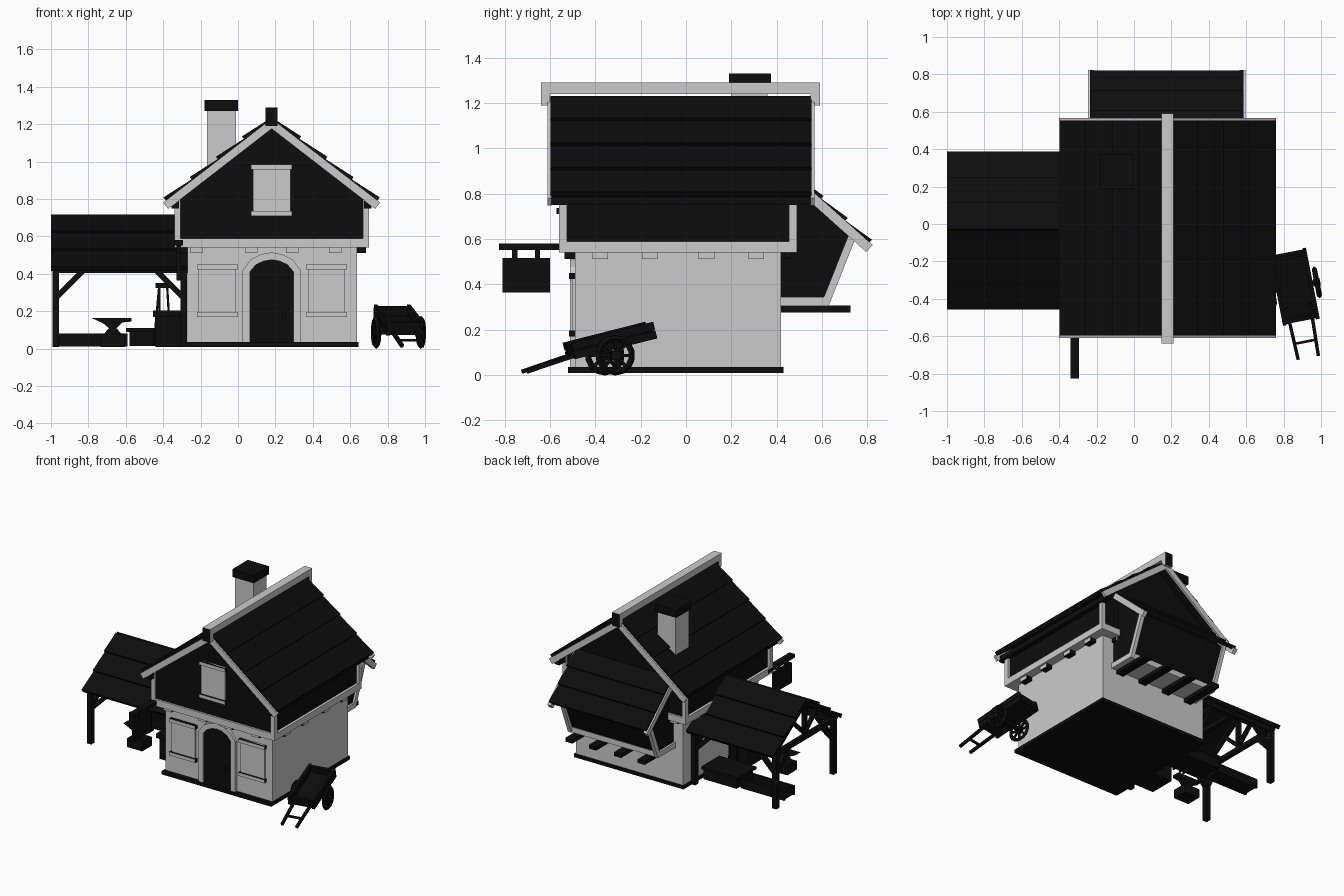
import bpy, math
from mathutils import Matrix, Vector

cube = bpy.data.objects.get("Cube")
if cube:
    bpy.data.objects.remove(cube, do_unlink=True)


def material(name, value):
    m = bpy.data.materials.new(name)
    m.use_nodes = True
    m.diffuse_color = (value, value, value, 1)
    bsdf = next(n for n in m.node_tree.nodes if n.type == 'BSDF_PRINCIPLED')
    bsdf.inputs["Base Color"].default_value = (value, value, value, 1)
    return m


PALE = material("pale grey", 0.6)
DARK = material("near black", 0.004)


def mesh(name, verts, faces, mat):
    me = bpy.data.meshes.new(name)
    me.from_pydata(verts, [], faces)
    me.materials.append(mat)
    ob = bpy.data.objects.new(name, me)
    bpy.context.collection.objects.link(ob)
    bpy.context.view_layer.objects.active = ob
    ob.select_set(True)
    bpy.ops.object.mode_set(mode='EDIT')
    bpy.ops.mesh.select_all(action='SELECT')
    bpy.ops.mesh.normals_make_consistent(inside=False)
    bpy.ops.object.mode_set(mode='OBJECT')
    ob.select_set(False)
    return ob


def prism(name, pts, axis, a, b, mat):
    """Extrude (x, z) outline along y, (y, z) along x or (x, y) along z."""
    put = {'y': lambda p, t: (p[0], t, p[1]), 'x': lambda p, t: (t, p[0], p[1]),
           'z': lambda p, t: (p[0], p[1], t)}[axis]
    n = len(pts)
    verts = [put(p, a) for p in pts] + [put(p, b) for p in pts]
    faces = [list(range(n)), list(range(n, 2 * n))]
    faces += [[i, (i + 1) % n, n + (i + 1) % n, n + i] for i in range(n)]
    return mesh(name, verts, faces, mat)


def box(name, x0, x1, y0, y1, z0, z1, mat):
    return prism(name, [(x0, y0), (x1, y0), (x1, y1), (x0, y1)], 'z', z0, z1, mat)


def beam(name, p, q, w, h, mat):
    p, q = Vector(p), Vector(q)
    ob = box(name, -w / 2, w / 2, -h / 2, h / 2, 0, (q - p).length, mat)
    ob.data.transform(Matrix.Translation(p) @ (q - p).to_track_quat('Z', 'Y').to_matrix().to_4x4())
    return ob


def two_tone(ob, axis, other):
    """Give the faces that look along an axis a second colour."""
    ob.data.materials.append(other)
    for f in ob.data.polygons:
        f.material_index = int(abs(f.normal[axis]) > 0.7)


def strip(name, top, end, axis, a, b, low, high, mat, high2=None):
    """Sloping board between two points, with offsets along its normal."""
    d = (Vector(end) - Vector(top)).normalized()
    n = Vector((-d.y, d.x))
    n = n if n.y > 0 else -n
    t, e = Vector(top), Vector(end)
    pts = [t + n * low, e + n * low, e + n * (high2 or high), t + n * high]
    return prism(name, [tuple(p) for p in pts], axis, a, b, mat)


def courses(name, top, end, axis, a, b, count):
    t, e = Vector(top), Vector(end)
    for i in range(count):
        strip(name, t.lerp(e, i / count), t.lerp(e, (i + 1) / count), axis, a, b,
              0, 0.014, DARK, 0.03)


# Ground floor
box("floor_plate", -0.28, 0.645, -0.52, 0.43, 0.01, 0.035, DARK)
box("lower_walls", -0.27, 0.635, -0.49, 0.42, 0.03, 0.56, PALE)
box("floor_band", -0.34, 0.70, -0.56, 0.49, 0.54, 0.59, PALE)

# Joist ends below the overhang
for x in (-0.22, 0.07, 0.29, 0.52):
    two_tone(box("joist_front_back", x - 0.033, x + 0.033, -0.535, 0.465, 0.512, 0.54, DARK), 1, PALE)
for y in (-0.38, -0.16, 0.09, 0.31):
    two_tone(box("joist_side", -0.315, 0.685, y - 0.035, y + 0.035, 0.512, 0.54, DARK), 0, PALE)

# Upper floor with gables and corner posts
prism("upper_walls", [(-0.32, 0.59), (0.68, 0.59), (0.68, 0.815), (0.18, 1.2), (-0.32, 0.815)],
      'y', -0.545, 0.475, DARK)
for x in (-0.34, 0.668):
    for y in (-0.56, 0.455):
        box("corner_post", x, x + 0.032, y, y + 0.035, 0.59, 0.8, PALE)

# Main roof
for s in (-1, 1):
    top, end = (0.18, 1.22), (0.18 + s * 0.56, 0.785)
    courses("roof_course", top, end, 'y', -0.597, 0.553, 4)
    tip = (0.18 + s * 0.575, 0.775)
    for y in (-0.61, 0.55):
        strip("gable_board", top, tip, 'y', y, y + 0.017, -0.035, 0.008, PALE)
    x = 0.18 + s * 0.515
    box("eave_beam", x - 0.02, x + 0.02, -0.605, 0.56, 0.75, 0.79, DARK)
two_tone(box("ridge_cap", 0.148, 0.212, -0.64, 0.59, 1.24, 1.29, PALE), 1, DARK)
for y in (-0.64, 0.55):
    two_tone(box("ridge_end", 0.148, 0.212, y, y + 0.04, 1.19, 1.26, PALE), 1, DARK)

# Chimney
box("chimney", -0.165, -0.01, 0.2, 0.36, 0.85, 1.28, PALE)
box("chimney_cap", -0.18, 0.0, 0.19, 0.375, 1.27, 1.33, DARK)


# Shuttered windows
def window(x, y, z0, z1, half):
    box("window_shutter", x - half, x + half, y - 0.012, y + 0.01, z0, z1, PALE)
    for z in (z0, z1 - 0.026):
        two_tone(box("window_ledge", x - half - 0.01, x + half + 0.01, y - 0.026, y, z, z + 0.026, DARK), 1, PALE)


window(-0.11, -0.49, 0.17, 0.45, 0.1)
window(0.473, -0.49, 0.17, 0.45, 0.1)
window(0.18, -0.545, 0.71, 0.985, 0.1)


# Arched door
def arch(half, spring, peak, base):
    side = [(half, base), (half, spring), (half * 0.72, spring + (peak - spring) * 0.6),
            (half * 0.35, spring + (peak - spring) * 0.9)]
    return [(0.18 + x, z) for x, z in side] + [(0.18, peak)] + [(0.18 - x, z) for x, z in reversed(side)]


outer, inner = arch(0.155, 0.42, 0.515, 0.035), arch(0.117, 0.41, 0.475, 0.035)
for i in range(len(outer) - 1):
    prism("door_frame", [outer[i], outer[i + 1], inner[i + 1], inner[i]], 'y', -0.512, -0.48, PALE)
prism("door", inner, 'y', -0.498, -0.48, DARK)
box("door_handle", 0.235, 0.255, -0.508, -0.49, 0.16, 0.2, DARK)

# Rear bay
prism("bay_walls", [(0.42, 0.32), (0.61, 0.32), (0.735, 0.61), (0.5, 0.83), (0.42, 0.83)],
      'x', -0.19, 0.54, DARK)
box("bay_sill", -0.205, 0.555, 0.42, 0.625, 0.305, 0.345, PALE)
for x in (-0.205, 0.525):
    strip("bay_corner_post", (0.735, 0.62), (0.612, 0.31), 'x', x, x + 0.03, -0.018, 0.016, PALE)
for x in (-0.13, 0.07, 0.28, 0.48):
    box("bay_joist", x - 0.03, x + 0.03, 0.4, 0.725, 0.277, 0.306, DARK)
courses("bay_roof_course", (0.48, 0.865), (0.80, 0.575), 'x', -0.235, 0.585, 3)
for x in (-0.245, 0.565):
    strip("bay_roof_board", (0.5, 0.847), (0.815, 0.565), 'x', x, x + 0.03, -0.03, 0.012, PALE)

# Hanging sign
box("sign_arm", -0.34, -0.295, -0.825, -0.5, 0.552, 0.58, DARK)
box("sign_board", -0.328, -0.305, -0.81, -0.6, 0.365, 0.517, DARK)
for y in (-0.755, -0.655):
    box("sign_hanger", -0.328, -0.305, y - 0.012, y + 0.012, 0.51, 0.56, DARK)

# Lean-to shelter
for y in (-0.44, 0.37):
    courses("shelter_roof_course", (-0.035, 0.705), (y, 0.415), 'x', -1.0, -0.27, 3)
    inside = -0.38 if y < 0 else 0.31
    box("shelter_plate", -0.99, -0.27, inside - 0.02, inside + 0.02, 0.405, 0.44, DARK)
    for x, s in ((-0.975, 1), (-0.29, -1)):
        box("shelter_post", x - 0.018, x + 0.018, inside - 0.02, inside + 0.02, 0.01, 0.42, DARK)
        beam("shelter_brace", (x, inside, 0.27), (x + s * 0.15, inside, 0.42), 0.03, 0.03, DARK)
        inward = 0.14 if y < 0 else -0.14
        beam("shelter_cross_brace", (x, inside, 0.27), (x, inside + inward, 0.42), 0.03, 0.03, DARK)
for x in (-0.975, -0.63):
    box("truss_tie", x - 0.015, x + 0.015, -0.4, 0.33, 0.405, 0.44, DARK)
    box("truss_king_post", x - 0.015, x + 0.015, -0.05, -0.02, 0.42, 0.7, DARK)
    for s in (-1, 1):
        beam("truss_strut", (x, -0.035, 0.45), (x, -0.035 + s * 0.15, 0.59), 0.025, 0.025, DARK)
        beam("truss_rafter", (x, -0.035, 0.69), (x, -0.035 + s * 0.38, 0.425), 0.03, 0.03, DARK)

# Anvil on its block
box("anvil_block", -0.735, -0.605, -0.29, -0.17, 0.01, 0.075, DARK)
prism("anvil", [(-0.72, 0.075), (-0.62, 0.075), (-0.65, 0.11), (-0.62, 0.14), (-0.57, 0.145), (-0.57, 0.165),
                (-0.785, 0.165), (-0.72, 0.135), (-0.69, 0.11)], 'y', -0.26, -0.2, DARK)

# Trough, forge, crate and leaning tools
box("trough_base", -0.95, -0.6, 0.07, 0.17, 0.012, 0.035, DARK)
for y in (0.055, 0.17):
    box("trough_side", -0.96, -0.59, y, y + 0.018, 0.012, 0.08, DARK)
for x in (-0.95, -0.615):
    box("trough_end", x, x + 0.018, 0.06, 0.18, 0.012, 0.075, DARK)
box("forge_base", -0.44, -0.275, -0.32, -0.12, 0.01, 0.17, DARK)
box("forge_rim", -0.455, -0.275, -0.335, -0.105, 0.17, 0.205, DARK)
box("crate", -0.58, -0.3, 0.02, 0.22, 0.015, 0.09, DARK)
box("crate_lid", -0.6, -0.29, 0.01, 0.23, 0.09, 0.11, DARK)
for x, lean in ((-0.45, 0.03), (-0.42, 0.0), (-0.36, -0.02)):
    beam("tool_handle", (x, 0.0, 0.02), (x + lean, 0.0, 0.35), 0.012, 0.012, DARK)
    box("tool_head", x + lean - 0.02, x + lean + 0.02, -0.012, 0.012, 0.325, 0.35, DARK)

# Handcart, built straight and then turned into place
tilt = Matrix.Translation((0, 0, 0.15)) @ Matrix.Rotation(math.radians(14), 4, 'X')
tray = [box("cart_floor", -0.085, 0.085, -0.18, 0.18, -0.035, -0.015, DARK)]
for s in (-1, 1):
    for z in (-0.035, 0.005):
        tray.append(box("cart_side_board", s * 0.09 - 0.01, s * 0.09 + 0.01, -0.19, 0.19, z, z + 0.035, DARK))
    tray.append(box("cart_end_board", -0.09, 0.09, s * 0.175 - 0.01, s * 0.175 + 0.01, -0.03, 0.035, DARK))
for ob in tray:
    ob.data.transform(tilt)
cart = tray + [beam("cart_axle", (-0.135, 0, 0.087), (0.135, 0, 0.087), 0.025, 0.025, DARK),
               beam("cart_crossbar", (-0.058, -0.3, 0.045), (0.058, -0.3, 0.045), 0.014, 0.014, DARK)]
for s in (-1, 1):
    cart.append(beam("cart_handle", (s * 0.065, -0.1, 0.11), (s * 0.055, -0.385, 0.015), 0.018, 0.018, DARK))
    bpy.ops.mesh.primitive_torus_add(major_radius=0.075, minor_radius=0.014, major_segments=14, minor_segments=4)
    rim = bpy.context.object
    rim.name = "cart_wheel_rim"
    rim.data.materials.append(DARK)
    rim.data.transform(Matrix.Translation((s * 0.122, 0, 0.087)) @ Matrix.Rotation(math.pi / 2, 4, 'Y'))
    rim.select_set(False)
    cart.append(rim)
    for k in range(4):
        d = Vector((0, math.cos(k * math.pi / 4), math.sin(k * math.pi / 4))) * 0.075
        c = Vector((s * 0.122, 0, 0.087))
        cart.append(beam("cart_wheel_spoke", c - d, c + d, 0.013, 0.013, DARK))
    cart.append(box("cart_wheel_hub", s * 0.122 - 0.018, s * 0.122 + 0.018, -0.02, 0.02, 0.067, 0.107, DARK))
place = Matrix.Translation((0.858, -0.335, 0)) @ Matrix.Rotation(math.radians(11), 4, 'Z')
for ob in cart:
    ob.data.transform(place)
